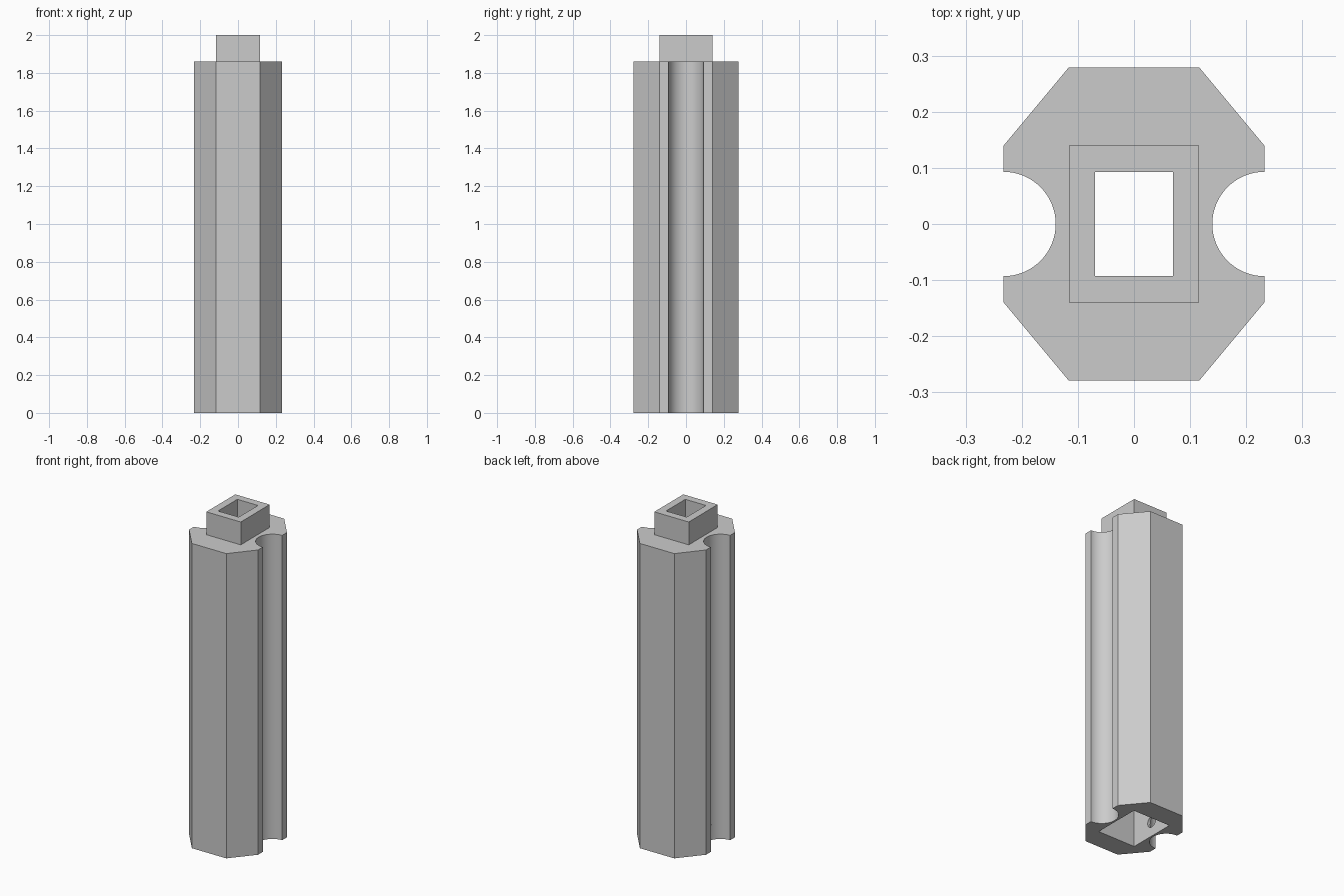
import bpy, bmesh, math
from mathutils import Matrix

if "Cube" in bpy.data.objects:
    bpy.data.objects.remove(bpy.data.objects["Cube"])

U = 2 / 43          # design module: every size is a multiple of this
BODY_H = 40 * U

grey = bpy.data.materials.new("light grey")
grey.diffuse_color = (0.6, 0.6, 0.6, 1)
grey.use_nodes = True
grey.node_tree.nodes["Principled BSDF"].inputs["Base Color"].default_value = grey.diffuse_color


def prism(name, pts, z0, z1):
    """Extrude a flat outline between two heights."""
    bm = bmesh.new()
    face = bm.faces.new([bm.verts.new((x, y, z0)) for x, y in pts])
    up = bmesh.ops.extrude_face_region(bm, geom=[face])["geom"]
    bmesh.ops.translate(bm, vec=(0, 0, z1 - z0),
                        verts=[v for v in up if isinstance(v, bmesh.types.BMVert)])
    bmesh.ops.recalc_face_normals(bm, faces=bm.faces)
    return finish(name, bm)


def finish(name, bm):
    me = bpy.data.meshes.new(name)
    bm.to_mesh(me)
    bm.free()
    me.materials.append(grey)
    ob = bpy.data.objects.new(name, me)
    bpy.context.collection.objects.link(ob)
    return ob


def rect(hx, hy):
    return [(-hx, -hy), (hx, -hy), (hx, hy), (-hx, hy)]


def combine(target, tool, operation):
    """Apply a boolean and remove the tool object."""
    mod = target.modifiers.new(tool.name, 'BOOLEAN')
    mod.object, mod.operation, mod.solver = tool, operation, 'EXACT'
    bpy.context.view_layer.objects.active = target
    bpy.ops.object.modifier_apply(modifier=mod.name)
    bpy.data.objects.remove(tool, do_unlink=True)


# Body outline: chamfered block with a half-round groove on each side
N = 32
half = [(2.5 * U, -6 * U), (5 * U, -3 * U)]
for i in range(N + 1):
    a = math.pi * i / N
    half.append(((5 - 2 * math.sin(a)) * U, -2 * U * math.cos(a)))
half += [(5 * U, 3 * U), (2.5 * U, 6 * U)]
outline = half + [(-x, -y) for x, y in half]
post = prism("grooved_post", outline, 0, BODY_H)

# Plug on top
combine(post, prism("plug", rect(2.5 * U, 3 * U), BODY_H - U, 2), 'UNION')

# Through bore and wider socket underneath
combine(post, prism("bore", rect(1.5 * U, 2 * U), -0.1, 2.1), 'DIFFERENCE')
combine(post, prism("socket", rect(2.75 * U, 3.25 * U), -0.1, 5 * U), 'DIFFERENCE')

# Small pin hole from the left groove into the socket
bm = bmesh.new()
bmesh.ops.create_cone(bm, cap_ends=True, segments=32, radius1=0.75 * U,
                      radius2=0.75 * U, depth=2.5 * U,
                      matrix=Matrix.Translation((-3 * U, 0, 2 * U))
                      @ Matrix.Rotation(math.pi / 2, 4, 'Y'))
combine(post, finish("pin_hole", bm), 'DIFFERENCE')

# Smooth grooves, sharp edges elsewhere
bpy.ops.object.select_all(action='DESELECT')
post.select_set(True)
bpy.context.view_layer.objects.active = post
bpy.ops.object.shade_smooth_by_angle(angle=math.radians(30))
